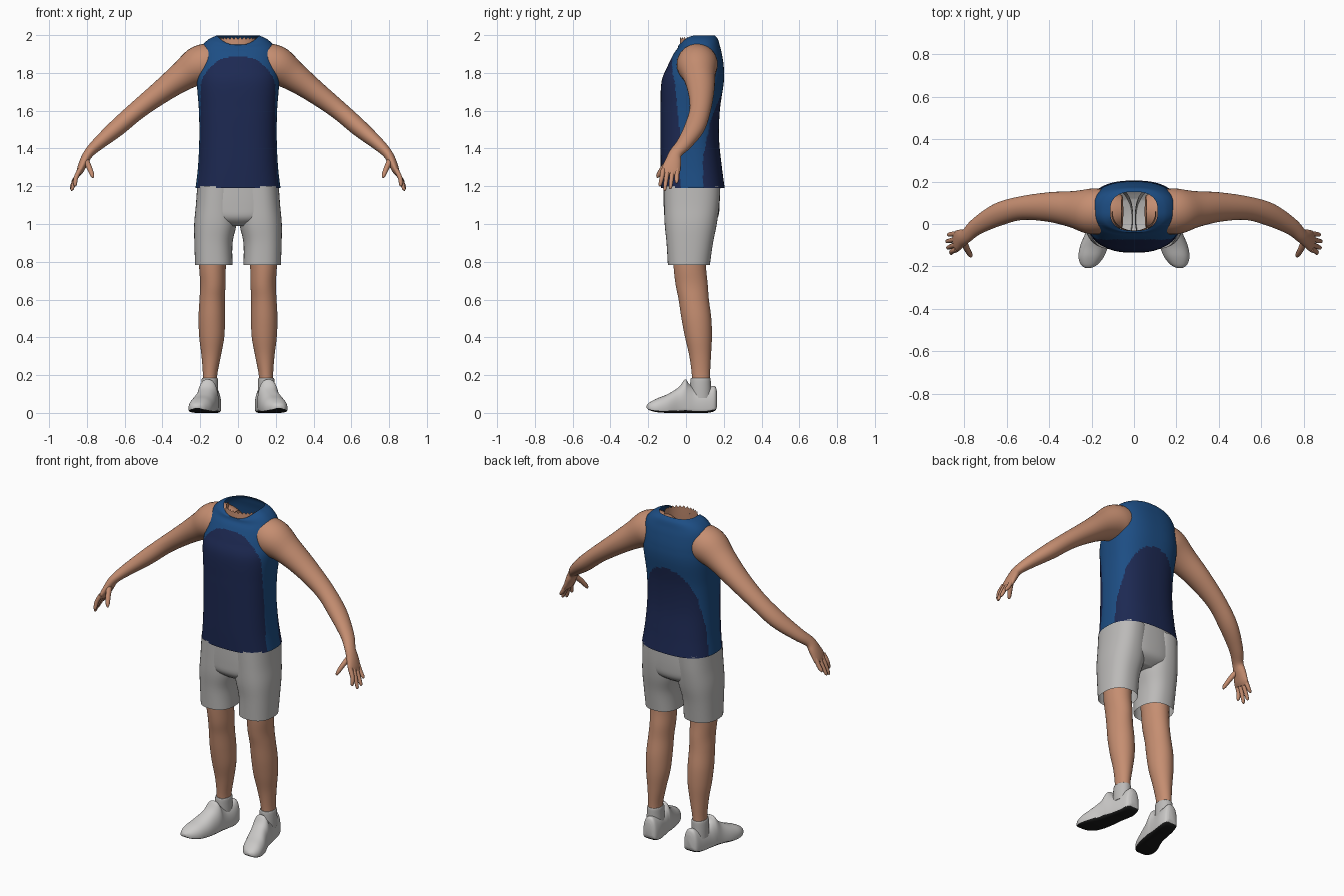
import bpy, bmesh, math
from mathutils import Vector

cube = bpy.data.objects.get("Cube")
if cube:
    bpy.data.objects.remove(cube, do_unlink=True)


def material(name, r, g, b):
    m = bpy.data.materials.new(name)
    m.use_nodes = True
    m.diffuse_color = (r, g, b, 1)
    bsdf = m.node_tree.nodes["Principled BSDF"]
    bsdf.inputs["Base Color"].default_value = (r, g, b, 1)
    bsdf.inputs["Roughness"].default_value = 0.8
    return m


SKIN = material("skin", 0.56, 0.27, 0.165)
BLUE = material("mid blue", 0.012, 0.075, 0.23)
NAVY = material("navy", 0.012, 0.022, 0.085)
GREY = material("light grey", 0.50, 0.49, 0.48)
WHITE = material("shoe white", 0.60, 0.59, 0.58)
BLACK = material("sole black", 0.01, 0.01, 0.01)


def smooth_keys(keys, steps):
    """Catmull-Rom interpolation through tuples of numbers."""
    out = []
    for i in range(len(keys) - 1):
        p0, p1 = keys[max(i - 1, 0)], keys[i]
        p2, p3 = keys[i + 1], keys[min(i + 2, len(keys) - 1)]
        for s in range(steps):
            t = s / steps
            out.append(tuple(
                b + 0.5 * t * (c - a + t * (2 * a - 5 * b + 4 * c - d + t * (3 * (b - c) + d - a)))
                for a, b, c, d in zip(p0, p1, p2, p3)))
    return out + [tuple(keys[-1])]


def power(v, e):
    return math.copysign(abs(v) ** e, v)


def circle(n):
    return [(math.cos(2 * math.pi * i / n), math.sin(2 * math.pi * i / n)) for i in range(n)]


def skin_rings(name, rings, mats, caps=(True, True), rule=None, keep=None, mirror=False):
    """Bridge rings of points into a smooth shell, coloured by an optional face rule."""
    bm = bmesh.new()
    loops = [[bm.verts.new(p) for p in ring] for ring in rings]
    n = len(loops[0])
    for a, b in zip(loops, loops[1:]):
        for i in range(n):
            j = (i + 1) % n
            bm.faces.new((a[i], a[j], b[j], b[i]))
    for wanted, loop in zip(caps, (loops[0], loops[-1])):
        if wanted:
            bm.faces.new(loop)
    bmesh.ops.recalc_face_normals(bm, faces=bm.faces[:])
    if keep:
        gone = [f for f in bm.faces if not keep(f.calc_center_median())]
        bmesh.ops.delete(bm, geom=gone, context="FACES")
    if rule:
        bm.normal_update()
        for f in bm.faces:
            f.material_index = rule(f.calc_center_median(), f.normal)
    mesh = bpy.data.meshes.new(name)
    bm.to_mesh(mesh)
    bm.free()
    for m in mats:
        mesh.materials.append(m)
    obj = bpy.data.objects.new(name, mesh)
    bpy.context.collection.objects.link(obj)
    bpy.ops.object.select_all(action="DESELECT")
    obj.select_set(True)
    bpy.context.view_layer.objects.active = obj
    bpy.ops.object.shade_smooth_by_angle(angle=math.radians(50))
    if mirror:
        mod = obj.modifiers.new("mirror", "MIRROR")
        mod.use_mirror_merge = False
    return obj


def column(name, keys, mat, n=40, e=0.85, **kw):
    """Upright loft: keys are (x, y, z, half width, half depth)."""
    rings = [[(x + rx * power(c, e), y + ry * power(s, e), z) for c, s in circle(n)]
             for x, y, z, rx, ry in smooth_keys(keys, 5)]
    return skin_rings(name, rings, [mat], **kw)


def limb(name, keys, mat, n=24, steps=5):
    """Loft across a bent path: keys are (x, y, z, thickness, depth)."""
    pts = smooth_keys(keys, steps)
    rings = []
    for i, (x, y, z, r1, r2) in enumerate(pts):
        t = Vector(pts[min(i + 1, len(pts) - 1)][:3]) - Vector(pts[max(i - 1, 0)][:3])
        t.normalize()
        v = Vector((0, 1, 0))
        v = (v - t * v.dot(t)).normalized()
        u = v.cross(t)
        rings.append([Vector((x, y, z)) + u * r1 * c + v * r2 * s for c, s in circle(n)])
    return skin_rings(name, rings, [mat], mirror=True)


# Sleeveless shirt: z, centre y, half width, half depth, drop at the front
shirt_keys = [
    (1.19, .037, .225, .168, 0), (1.30, .028, .212, .162, 0), (1.45, .020, .205, .155, 0),
    (1.60, .022, .207, .157, 0), (1.75, .035, .218, .165, 0), (1.83, .050, .212, .150, 0),
    (1.90, .062, .203, .128, 0), (1.945, .067, .188, .112, .015),
    (1.978, .065, .155, .104, .03), (1.998, .060, .112, .092, .05)]


def shirt_colour(c, _normal):
    x, y, z = abs(c.x), c.y, c.z
    front = y < -.03 - .1 * max(0, z - 1.45) and z < 1.885 - .085 * (x / .17) ** 3
    back = y > .09 + .2 * max(0, z - 1.35) and z < 1.70 - .12 * (x / .15) ** 3
    return 1 if front or back else 0


shirt_rings = [[(rx * power(c, .8), cy + ry * power(s, .8), z - drop * min(s, 0) ** 2)
                for c, s in circle(144)]
               for z, cy, rx, ry, drop in smooth_keys(shirt_keys, 12)]
skin_rings("shirt", shirt_rings, [BLUE, NAVY], caps=(False, False), rule=shirt_colour)

# Ragged rim of the neck showing inside the front of the collar
neck_rings = [[(rx * c, .05 + ry * s, z + (ragged if i % 2 else 0))
               for i, (c, s) in enumerate(circle(56))]
              for z, rx, ry, ragged in ((1.90, .112, .086, 0), (1.94, .106, .083, 0),
                                        (1.978, .100, .081, .012))]
skin_rings("neck_rim", neck_rings, [SKIN], caps=(False, False), keep=lambda c: c.y < .055)

# Arms, running into flattened palms
limb("arms", [
    (.055, .06, 1.86, .075, .075), (.12, .06, 1.855, .098, .10), (.20, .06, 1.84, .105, .108),
    (.29, .07, 1.785, .080, .086), (.40, .08, 1.705, .062, .070), (.53, .075, 1.605, .050, .056),
    (.64, .045, 1.51, .046, .054), (.74, -.01, 1.425, .034, .041), (.79, -.055, 1.375, .026, .034),
    (.815, -.068, 1.33, .024, .043), (.835, -.08, 1.285, .019, .050),
    (.845, -.085, 1.262, .012, .044)], SKIN, n=32)

# Fingers and thumbs
fingers = {"index": (-.12, .862, -.137, 1.20), "middle": (-.096, .878, -.112, 1.178),
           "ring": (-.071, .882, -.082, 1.187), "little": (-.047, .874, -.050, 1.215)}
for label, (y, tx, ty, tz) in fingers.items():
    limb(label + "_fingers", [
        (.836, y, 1.29, .013, .013), (.858, (y + ty) / 2, 1.245, .012, .012),
        (tx, ty, tz + .008, .009, .009), (tx, ty, tz, .003, .003)], SKIN, n=10, steps=3)
limb("thumbs", [
    (.808, -.075, 1.345, .016, .018), (.788, -.118, 1.30, .014, .015),
    (.772, -.146, 1.26, .011, .011), (.768, -.153, 1.245, .004, .004)], SKIN, n=10, steps=3)

# Shorts: hips plus two open legs
column("shorts_hips", [
    (0, .025, .99, .09, .09), (0, .028, 1.03, .195, .138), (0, .03, 1.10, .222, .148),
    (0, .03, 1.24, .205, .148)], GREY, n=64, caps=(True, False))
column("shorts_legs", [
    (.128, .015, .782, .099, .111), (.130, .020, .90, .101, .123), (.120, .025, 1.0, .112, .138),
    (.115, .030, 1.10, .108, .146), (.110, .032, 1.20, .106, .150)], GREY,
    caps=(False, False), mirror=True)

# Bare legs
column("legs", [
    (.150, .080, .13, .040, .047), (.148, .079, .20, .038, .048), (.142, .075, .30, .051, .057),
    (.139, .066, .40, .066, .071), (.139, .055, .50, .070, .079), (.137, .041, .60, .067, .080),
    (.133, .030, .68, .067, .085), (.135, .020, .78, .071, .086), (.130, .020, .92, .078, .090)],
    SKIN, e=1, mirror=True)

# Ankle socks
column("socks", [
    (.150, .078, .08, .046, .056), (.150, .077, .14, .045, .055), (.149, .077, .18, .043, .053),
    (.149, .077, .184, .036, .046)], GREY, e=1, mirror=True)

# Shoes from heel to toe: y, centre x, half width, underside, top
shoe_keys = [
    (.165, .135, .022, .035, .11), (.152, .137, .042, .010, .142), (.11, .140, .051, 0, .135),
    (.05, .150, .053, 0, .130), (.015, .157, .055, 0, .155), (-.005, .160, .057, 0, .178),
    (-.04, .168, .060, 0, .135), (-.10, .187, .066, 0, .098), (-.155, .202, .060, .004, .076),
    (-.193, .212, .038, .014, .055), (-.208, .216, .012, .025, .04)]
shoe_rings = []
for y, cx, w, low, top in smooth_keys(shoe_keys, 5):
    mid = low + .3 * (top - low)
    shoe_rings.append([
        (cx + w * power(c, .8 if s >= 0 else .4), y,
         mid + (top - mid) * s if s >= 0 else mid - (mid - low) * abs(s) ** .4)
        for c, s in circle(40)])
skin_rings("shoes", shoe_rings, [WHITE, BLACK], mirror=True,
           rule=lambda c, nor: 1 if nor.z < -.4 or c.z < .012 else 0)
